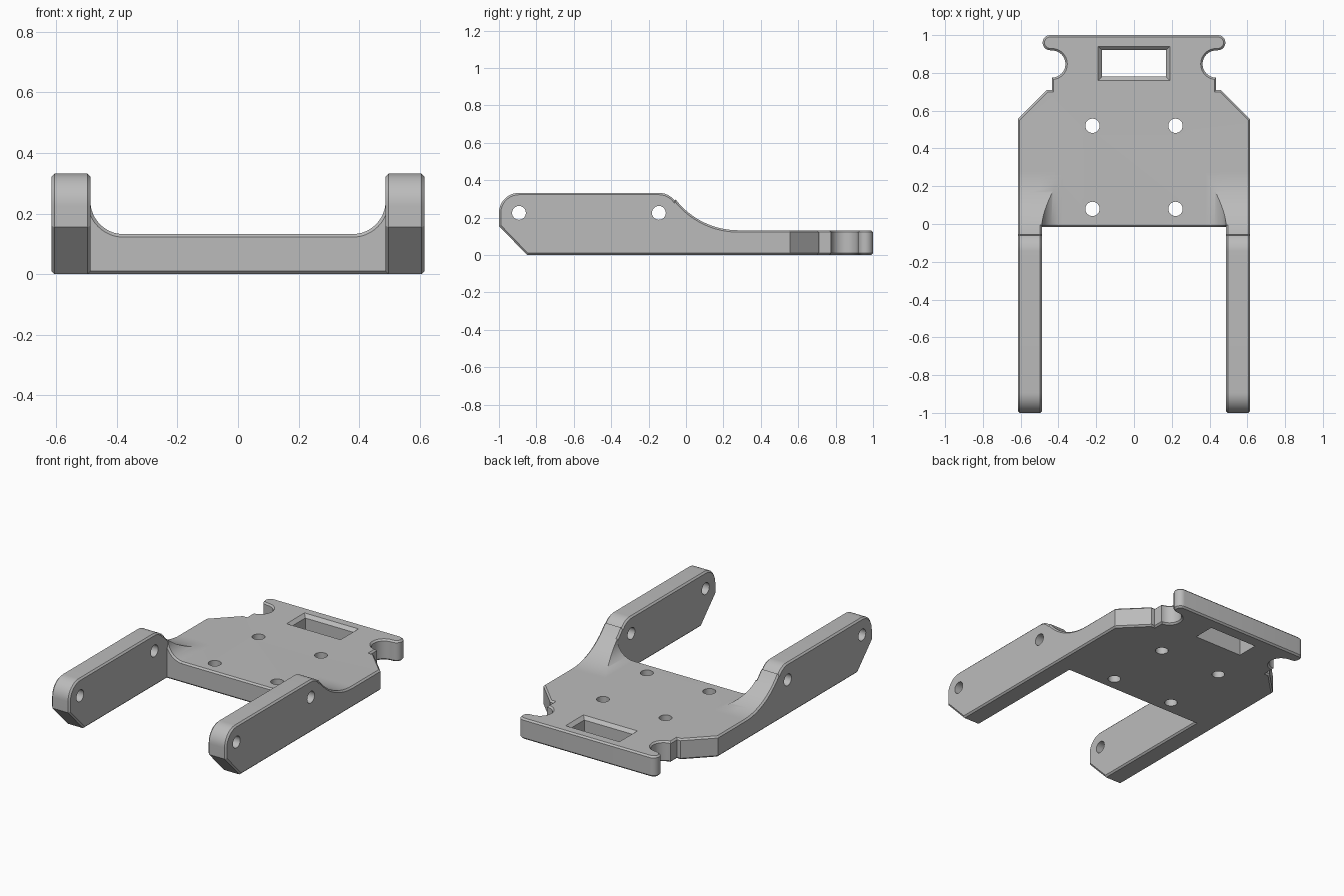
import bpy, bmesh
from math import sin, cos, radians, atan2, degrees, pi

cube = bpy.data.objects.get("Cube")
if cube:
    bpy.data.objects.remove(cube, do_unlink=True)

HALF, INNER = 0.615, 0.487      # outer and inner faces of the arms
PLATE, TOP = 0.132, 0.332       # plate and arm heights
FRONT = -0.017                  # front edge of the plate
CHAMFER = 0.01

grey = bpy.data.materials.new("plain_grey")
grey.use_nodes = True
colour = (0.50, 0.50, 0.50, 1)
grey.diffuse_color = colour
grey.node_tree.nodes["Principled BSDF"].inputs["Base Color"].default_value = colour


def arc(cx, cy, r, start, end, steps=12):
    angles = [radians(start + (end - start) * i / steps) for i in range(steps + 1)]
    return [(cx + r * cos(a), cy + r * sin(a)) for a in angles]


def rect(x0, x1, y0, y1):
    return [(x0, y0), (x1, y0), (x1, y1), (x0, y1)]


def prism(name, outline, axis, a, b, bevel_a=0, bevel_b=0):
    """Extrude an outline along an axis, chamfering either end cap."""
    place = {"x": lambda u, v, w: (w, u, v),
             "y": lambda u, v, w: (u, w, v),
             "z": lambda u, v, w: (u, v, w)}[axis]
    bm = bmesh.new()
    n = len(outline)
    ends = [[bm.verts.new(place(u, v, w)) for u, v in outline] for w in (a, b)]
    caps = [bm.faces.new(ring) for ring in ends]
    for i in range(n):
        j = (i + 1) % n
        bm.faces.new((ends[0][i], ends[0][j], ends[1][j], ends[1][i]))
    bmesh.ops.recalc_face_normals(bm, faces=bm.faces[:])
    for cap, size in zip(caps, (bevel_a, bevel_b)):
        if size:
            bmesh.ops.bevel(bm, geom=list(cap.edges), offset=size, segments=1,
                            affect="EDGES", offset_type="OFFSET", profile=0.5)
    mesh = bpy.data.meshes.new(name)
    bm.to_mesh(mesh)
    bm.free()
    mesh.materials.append(grey)
    obj = bpy.data.objects.new(name, mesh)
    bpy.context.collection.objects.link(obj)
    return obj


def combine(target, tool, operation):
    """Apply a boolean and remove the tool object."""
    mod = target.modifiers.new("combine", "BOOLEAN")
    mod.operation, mod.solver, mod.object = operation, "EXACT", tool
    bpy.context.view_layer.objects.active = target
    bpy.ops.object.modifier_apply(modifier=mod.name)
    bpy.data.objects.remove(tool, do_unlink=True)


# Plate with angled shoulders, round notches and a lobed rear bar
half = [(HALF, FRONT), (HALF, 0.555), (0.46, 0.71), (0.435, 0.71)]
half += arc(0.435, 0.847, 0.072, 270, 90, 20)
half += arc(0.444, 0.96, 0.04, -80, 90, 14)
outline = half + [(-x, y) for x, y in reversed(half)]
body = prism("bracket_body", outline, "z", 0, PLATE, CHAMFER, CHAMFER)

# Arm side profile: round nose, round shoulder, sweep down to the plate
nose, pivot, pin_z, r = -0.893, -0.145, 0.225, 0.107
sweep_y, sweep_r = 0.28, 0.424
turn = degrees(atan2(PLATE + sweep_r - pin_z, sweep_y - pivot))
profile = [(-0.85, 0), (-1, 0.155)]
profile += arc(nose, pin_z, r, 180, 90)
profile += arc(pivot, pin_z, r, 90, turn)
profile += arc(sweep_y, PLATE + sweep_r, sweep_r, 180 + turn, 270, 20)
profile += [(sweep_y, 0)]

# Fillet section between arm and plate
fr = 0.11
section = arc(INNER - fr, PLATE + fr, fr, 270, 360, 16)
section += [(0.56, PLATE + fr), (0.56, 0.05), (INNER - fr, 0.05)]

for side in (-1, 1):
    arm = prism("arm", profile, "x", side * INNER, side * HALF, CHAMFER, CHAMFER)
    fillet = prism("fillet", [(side * u, v) for u, v in section], "y",
                   FRONT, sweep_y, CHAMFER)
    limit = prism("fillet_limit", profile, "x", side * 0.3, side * 0.59)
    combine(fillet, limit, "INTERSECT")
    combine(body, arm, "UNION")
    combine(body, fillet, "UNION")

# Pin holes through both arms
for y in (nose, pivot):
    hole = prism("pin_hole", arc(y, pin_z, 0.037, 0, 345, 23), "x", -1, 1)
    combine(body, hole, "DIFFERENCE")

# Four mounting holes
for x in (-0.22, 0.22):
    for y in (0.08, 0.52):
        hole = prism("mount_hole", arc(x, y, 0.038, 0, 345, 23), "z", -0.1, 0.4)
        combine(body, hole, "DIFFERENCE")

# Rectangular window with a chamfered upper rim
window = prism("window", rect(-0.17, 0.17, 0.78, 0.92), "z", -0.1, 0.4)
combine(body, window, "DIFFERENCE")
rim = prism("window_rim", rect(-0.19, 0.19, 0.76, 0.94), "z", PLATE - 0.02, 0.4, 0.02)
combine(body, rim, "DIFFERENCE")

# Smooth curves, crisp edges
bpy.ops.object.select_all(action="DESELECT")
body.select_set(True)
bpy.context.view_layer.objects.active = body
bpy.ops.object.shade_smooth_by_angle(angle=radians(30))
